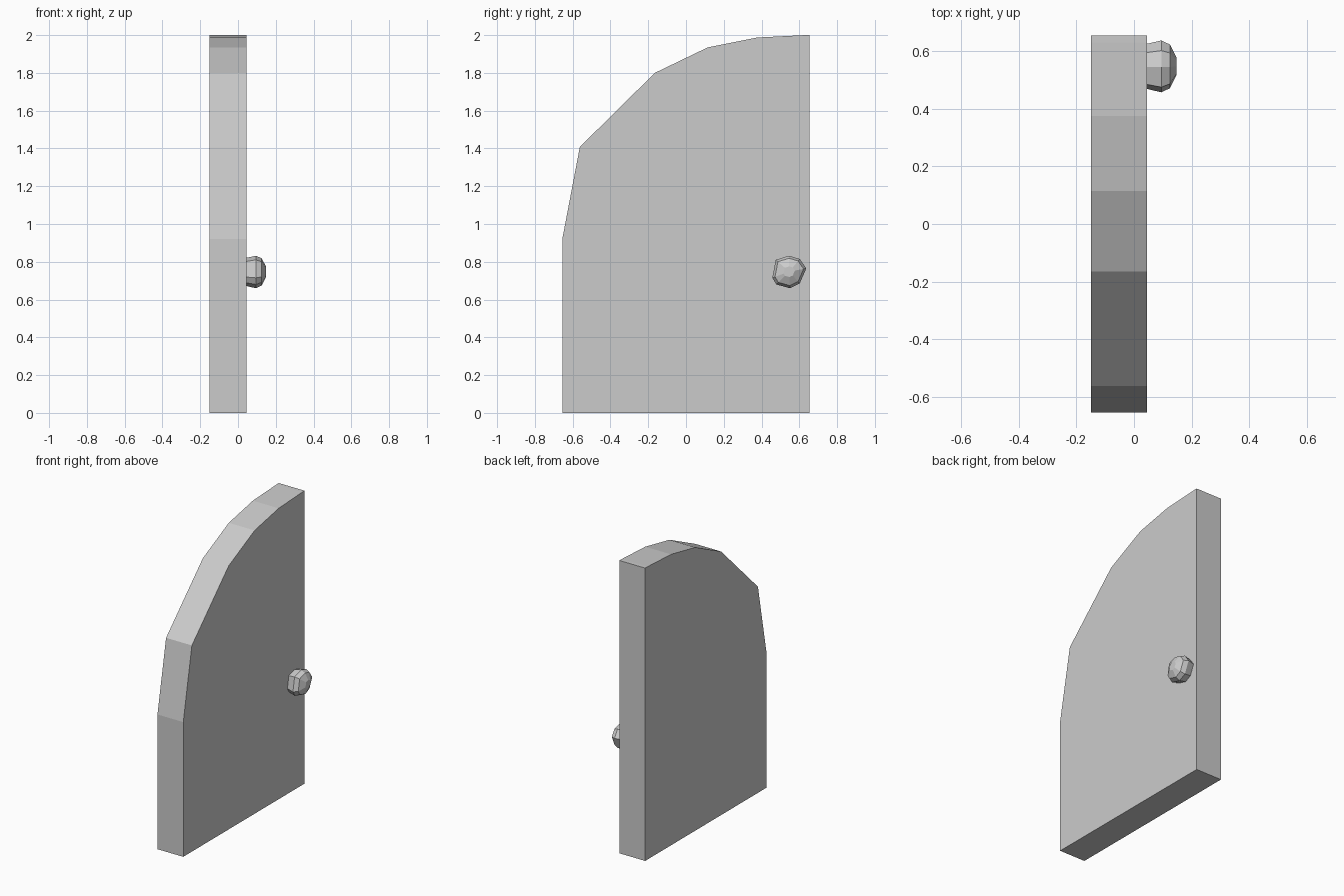
import bpy, bmesh

if "Cube" in bpy.data.objects:
    bpy.data.objects.remove(bpy.data.objects["Cube"])


def make_object(name, bm):
    bmesh.ops.recalc_face_normals(bm, faces=bm.faces)
    mesh = bpy.data.meshes.new(name)
    bm.to_mesh(mesh)
    bm.free()
    obj = bpy.data.objects.new(name, mesh)
    bpy.context.collection.objects.link(obj)
    return obj


def loft(name, rings):
    """Bridge matching rings of points and cap both ends."""
    bm = bmesh.new()
    loops = [[bm.verts.new(p) for p in ring] for ring in rings]
    n = len(loops[0])
    for a, b in zip(loops, loops[1:]):
        for i in range(n):
            j = (i + 1) % n
            bm.faces.new((a[i], a[j], b[j], b[i]))
    bm.faces.new(loops[0][::-1])
    bm.faces.new(loops[-1])
    return make_object(name, bm)


# Door panel: half-arch outline in y, z, extruded along x
outline = [(-0.655, 0), (0.655, 0), (0.655, 2), (0.63, 2), (0.375, 1.987),
           (0.115, 1.935), (-0.165, 1.80), (-0.562, 1.408), (-0.655, 0.92)]
loft("door_panel", [[(x, y, z) for y, z in outline] for x in (-0.15, 0.045)])

# Door knob: uneven eight-sided section, stepped outwards along x
CY, CZ = 0.547, 0.748
section = [(0.637, 0.765), (0.602, 0.815), (0.545, 0.832), (0.475, 0.81),
           (0.457, 0.715), (0.478, 0.68), (0.55, 0.66), (0.602, 0.685)]
steps = [(0.03, 0.82), (0.045, 0.87), (0.095, 1.0), (0.125, 0.84), (0.148, 0.33)]
loft("door_knob", [[(x, CY + (y - CY) * s, CZ + (z - CZ) * s) for y, z in section]
                   for x, s in steps])
